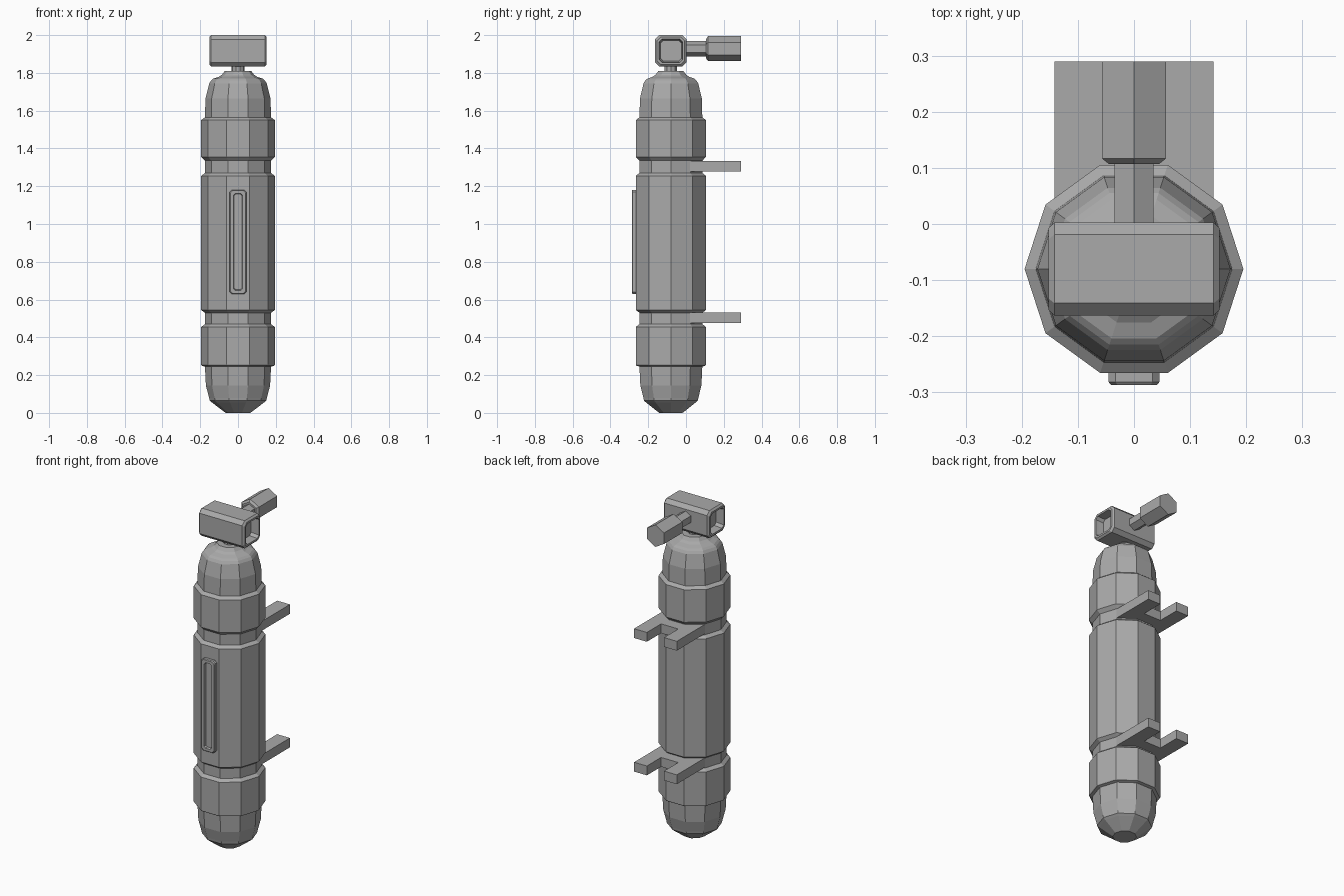
import bpy, bmesh, math
from mathutils import Matrix, Vector

cube = bpy.data.objects.get("Cube")
if cube:
    bpy.data.objects.remove(cube, do_unlink=True)

# One plain grey for the whole model
grey = bpy.data.materials.new("grey_metal")
grey.use_nodes = True
colour = (0.4, 0.4, 0.4, 1)
grey.diffuse_color = colour
grey.node_tree.nodes["Principled BSDF"].inputs["Base Color"].default_value = colour

AXIS_Y = -0.08  # the cylinder axis sits in front of the origin


def finish(name, bm):
    bmesh.ops.recalc_face_normals(bm, faces=bm.faces)
    mesh = bpy.data.meshes.new(name)
    bm.to_mesh(mesh)
    bm.free()
    mesh.materials.append(grey)
    obj = bpy.data.objects.new(name, mesh)
    bpy.context.collection.objects.link(obj)
    return obj


def loft(name, rings):
    """Skin a list of equal-length point rings and cap both ends."""
    bm = bmesh.new()
    loops = [[bm.verts.new(p) for p in ring] for ring in rings]
    n = len(loops[0])
    for a, b in zip(loops, loops[1:]):
        for i in range(n):
            j = (i + 1) % n
            bm.faces.new((a[i], a[j], b[j], b[i]))
    bm.faces.new(loops[0])
    bm.faces.new(loops[-1])
    return finish(name, bm)


def turned(name, profile, sides, matrix, turn=0):
    """Faceted turned part from (height, radius) pairs."""
    angles = [turn + math.tau * i / sides for i in range(sides)]
    return loft(name, [[matrix @ Vector((r * math.cos(a), r * math.sin(a), h))
                        for a in angles] for h, r in profile])


def chamfered(half_u, half_v, cut):
    """Corner-cut rectangle outline."""
    return [(half_u, -half_v + cut), (half_u, half_v - cut),
            (half_u - cut, half_v), (-half_u + cut, half_v),
            (-half_u, half_v - cut), (-half_u, -half_v + cut),
            (-half_u + cut, -half_v), (half_u - cut, -half_v)]


upright = Matrix.Translation((0, AXIS_Y, 0))

# Tank body: nose, bands, strap grooves, dome and collar in one profile
turned("tank_body", [
    (0, .065), (.055, .138), (.065, .15), (.08, .153), (.145, .17), (.245, .175),
    (.25, .192), (.255, .195), (.455, .195), (.47, .175),
    (.53, .175), (.545, .195), (1.255, .195), (1.27, .175),
    (1.335, .175), (1.355, .195), (1.55, .195), (1.565, .175),
    (1.665, .172), (1.745, .152), (1.76, .142), (1.77, .13),
    (1.78, .1), (1.79, .085), (1.81, .07)], 10, upright)

# Valve neck
turned("valve_neck", [(1.8, .035), (1.85, .035)], 10, upright)

# Valve block: corner-cut bar with a recessed opening at each end
block = [(-.105, .055, .055, .015), (-.135, .06, .06, .015),
         (-.152, .062, .062, .015), (-.152, .073, .073, .02),
         (-.142, .083, .083, .022)]
block += [(-x, u, v, c) for x, u, v, c in reversed(block)]
loft("valve_block", [[(x, AXIS_Y + u, 1.917 + v) for u, v in chamfered(hu, hv, c)]
                     for x, hu, hv, c in block])

# Hexagonal stem and knob pointing backwards
backward = Matrix.Translation((0, 0, 1.928)) @ Matrix.Rotation(-math.pi / 2, 4, 'X')
turned("knob_stem", [(-.01, .04), (.115, .04)], 6, backward, math.pi / 6)
turned("knob", [(.107, .052), (.117, .066), (.29, .066)], 6, backward, math.pi / 6)

# Forked wall brackets in the two strap grooves
fork = [(-.142, 0), (.142, 0), (.142, .29), (.057, .29),
        (.057, .155), (-.057, .155), (-.057, .29), (-.142, .29)]
for name, low in (("lower_bracket", .475), ("upper_bracket", 1.277)):
    loft(name, [[(x, y, z) for x, y in fork] for z in (low, low + .056)])

# Front gauge plate with a sunken slot
plate = [(-.255, .045, .276, .012), (-.282, .045, .276, .012),
         (-.287, .041, .272, .012), (-.287, .024, .257, .01),
         (-.274, .02, .253, .008)]
loft("gauge_plate", [[(u, y, .905 + v) for u, v in chamfered(hu, hv, c)]
                     for y, hu, hv, c in plate])
